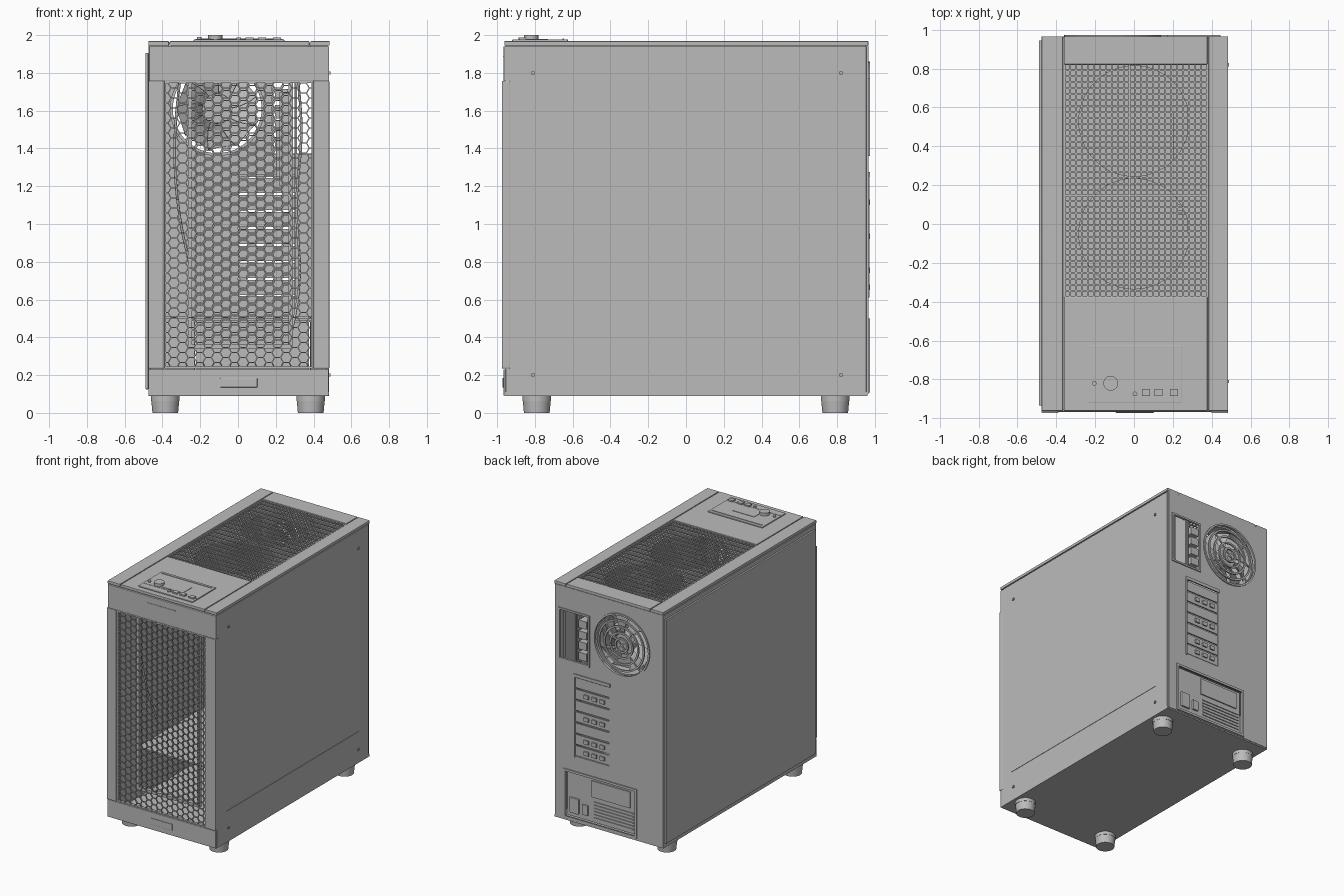
import bpy, bmesh, math
from mathutils import Matrix, Vector

if "Cube" in bpy.data.objects:
    bpy.data.objects.remove(bpy.data.objects["Cube"])

grey = bpy.data.materials.new("case grey")
grey.diffuse_color = (0.5, 0.5, 0.5, 1)
grey.use_nodes = True
grey.node_tree.nodes["Principled BSDF"].inputs["Base Color"].default_value = grey.diffuse_color


def finish(name, bm):
    me = bpy.data.meshes.new(name)
    bmesh.ops.recalc_face_normals(bm, faces=bm.faces)
    bm.to_mesh(me)
    bm.free()
    me.materials.append(grey)
    ob = bpy.data.objects.new(name, me)
    bpy.context.collection.objects.link(ob)
    return ob


def boxes(name, specs, bevel=0):
    """One object from boxes given as (x0, x1, y0, y1, z0, z1)."""
    bm = bmesh.new()
    for x0, x1, y0, y1, z0, z1 in specs:
        m = Matrix.Translation(((x0 + x1) / 2, (y0 + y1) / 2, (z0 + z1) / 2))
        bmesh.ops.create_cube(bm, size=1, matrix=m @ Matrix.Diagonal((x1 - x0, y1 - y0, z1 - z0, 1)))
    ob = finish(name, bm)
    if bevel:
        b = ob.modifiers.new("bevel", 'BEVEL')
        b.width, b.segments = bevel, 2
    return ob


def frame(name, x0, x1, z0, z1, y0, y1, w):
    """Rectangular frame standing in the xz plane."""
    return boxes(name, [(x0, x0 + w, y0, y1, z0, z1), (x1 - w, x1, y0, y1, z0, z1),
                        (x0 + w, x1 - w, y0, y1, z0, z0 + w), (x0 + w, x1 - w, y0, y1, z1 - w, z1)])


def cylinder(name, centre, r, depth, axis='Z', r2=None, n=40):
    bm = bmesh.new()
    rot = Matrix.Rotation(math.pi / 2, 4, 'X') if axis == 'Y' else Matrix()
    bmesh.ops.create_cone(bm, cap_ends=True, segments=n, radius1=r, radius2=r2 or r, depth=depth,
                          matrix=Matrix.Translation(centre) @ rot)
    ob = finish(name, bm)
    for f in ob.data.polygons:
        f.use_smooth = len(f.vertices) == 4
    return ob


def cut(target, cutter):
    cutter.hide_render = True
    cutter.hide_viewport = True
    m = target.modifiers.new("cut", 'BOOLEAN')
    m.operation, m.object, m.solver = 'DIFFERENCE', cutter, 'EXACT'


def ring(name, centre, r0, r1, depth, axis='Y', n=48):
    """Flat ring with a rectangular section."""
    bm = bmesh.new()
    rows = []
    for i in range(n):
        a = math.tau * i / n
        row = []
        for r, d in ((r0, -depth / 2), (r1, -depth / 2), (r1, depth / 2), (r0, depth / 2)):
            u, v = r * math.cos(a), r * math.sin(a)
            row.append(bm.verts.new(Vector(centre) + (Vector((u, d, v)) if axis == 'Y' else Vector((u, v, d)))))
        rows.append(row)
    for i in range(n):
        a, b = rows[i], rows[(i + 1) % n]
        for k in range(4):
            bm.faces.new((a[k], a[(k + 1) % 4], b[(k + 1) % 4], b[k]))
    return finish(name, bm)


def honeycomb(name, x0, x1, z0, z1, y, s=0.0305, bar=0.0035, depth=0.01):
    """Hexagonal mesh sheet, trimmed to a rectangle."""
    bm = bmesh.new()
    h = s * math.sqrt(3)
    for i in range(int((x1 - x0) / (1.5 * s)) + 3):
        for j in range(int((z1 - z0) / h) + 3):
            cx, cz = x0 + i * 1.5 * s, z0 + (j - 0.5 * (i % 2)) * h
            bm.faces.new([bm.verts.new((cx + s * math.cos(k * math.pi / 3), y,
                                        cz + s * math.sin(k * math.pi / 3))) for k in range(6)])
    bmesh.ops.remove_doubles(bm, verts=bm.verts, dist=0.001)
    r = bmesh.ops.inset_individual(bm, faces=bm.faces[:], thickness=bar)
    new = set(r['faces'])
    bmesh.ops.delete(bm, geom=[f for f in bm.faces if f not in new], context='FACES')
    for co, no in (((x0, y, z0), (-1, 0, 0)), ((x1, y, z0), (1, 0, 0)),
                   ((x0, y, z0), (0, 0, -1)), ((x0, y, z1), (0, 0, 1))):
        bmesh.ops.bisect_plane(bm, geom=bm.verts[:] + bm.edges[:] + bm.faces[:],
                               plane_co=co, plane_no=no, clear_outer=True)
    ob = finish(name, bm)
    so = ob.modifiers.new("thickness", 'SOLIDIFY')
    so.thickness, so.offset = depth, 0
    return ob


def fan(name, c, r, axis='Y', blades=9):
    """Hub with pitched, overlapping blades."""
    cylinder(name + "_hub", c, r * 0.34, 0.07, axis)
    bm = bmesh.new()
    for i in range(blades):
        cols = []
        for t in range(4):
            rr = r * (0.3 + 0.64 * t / 3)
            for e, d in ((0, -0.025), (0.75, 0.025)):
                a = math.tau * i / blades + e + t * 0.1
                u, v = rr * math.cos(a), rr * math.sin(a)
                cols.append(bm.verts.new(Vector(c) + (Vector((u, d, v)) if axis == 'Y' else Vector((u, v, d)))))
        for t in range(3):
            bm.faces.new((cols[2 * t], cols[2 * t + 1], cols[2 * t + 3], cols[2 * t + 2]))
    finish(name + "_blades", bm).modifiers.new("thickness", 'SOLIDIFY').thickness = 0.006


# Side panels, floor and feet
boxes("right_panel", [(0.465, 0.482, -0.955, 0.955, 0.1, 1.94)], 0.003)
boxes("right_panel_crease", [(0.482, 0.485, -0.83, 0.83, 0.335, 0.341)])
boxes("left_panel", [(-0.49, -0.475, -0.935, 0.945, 0.125, 1.905)], 0.003)
boxes("left_chassis_side", [(-0.475, -0.46, -0.955, 0.955, 0.1, 1.94)])
boxes("floor", [(-0.475, 0.482, -0.96, 0.962, 0.09, 0.11)])
for sx in (-1, 1):
    for sy in (-1, 1):
        c = (sx * 0.385, sy * 0.79)
        cylinder("foot", (*c, 0.032), 0.068, 0.064, r2=0.074)
        cylinder("foot_collar", (*c, 0.078), 0.076, 0.028)
boxes("panel_screws", [(0.482, 0.49, y - 0.008, y + 0.008, z - 0.008, z + 0.008)
                       for y in (-0.81, 0.82) for z in (0.2, 1.8)])

# Front bezel, pillars and mesh
boxes("front_top_bezel", [(-0.47, 0.482, -0.966, -0.93, 1.755, 1.94)], 0.004)
boxes("front_bottom_bezel", [(-0.475, 0.48, -0.966, -0.93, 0.092, 0.23)], 0.004)
boxes("front_pillars", [(-0.475, -0.39, -0.974, -0.93, 0.235, 1.757),
                        (0.398, 0.484, -0.974, -0.93, 0.235, 1.757)], 0.004)
frame("front_mesh_frame", -0.39, 0.398, 0.235, 1.757, -0.968, -0.945, 0.01)
honeycomb("front_mesh", -0.385, 0.392, 0.24, 1.752, -0.96)
boxes("front_plate", [(-0.095, 0.102, -0.972, -0.965, 0.135, 0.185)], 0.003)
boxes("front_slot_trim", [(-0.12, 0.13, -0.969, -0.965, 1.886, 1.89)])

# Inner front filter
frame("filter_frame", -0.265, 0.29, 0.34, 1.82, -0.9, -0.87, 0.022)
honeycomb("filter_mesh", -0.245, 0.27, 0.36, 1.80, -0.89, depth=0.006)

# Top cover with mesh opening
T0, T1 = 1.945, 1.968
boxes("top_side_rails", [(-0.475, -0.366, -0.962, 0.965, T0, T1), (0.384, 0.485, -0.962, 0.965, T0, T1)], 0.003)
boxes("top_front_plate", [(-0.36, 0.378, -0.962, -0.375, T0, T1)], 0.003)
boxes("top_rear_plate", [(-0.36, 0.378, 0.822, 0.965, T0, T1)], 0.003)
boxes("top_seams", [(-0.368, -0.352, -0.955, 0.96, T0 - 0.006, T0 + 0.012),
                    (0.37, 0.386, -0.955, 0.96, T0 - 0.006, T0 + 0.012)])
nx, ny, X0, X1, Y0, Y1 = 24, 39, -0.36, 0.375, -0.375, 0.822
boxes("top_mesh", [(x - 0.004, x + 0.004, Y0, Y1, 1.955, 1.963)
                   for x in (X0 + (X1 - X0) * i / nx for i in range(nx + 1))]
      + [(X0, X1, y - 0.004, y + 0.004, 1.9545, 1.9625)
         for y in (Y0 + (Y1 - Y0) * i / ny for i in range(ny + 1))])

# Inner roof with two fan openings
roof = boxes("inner_roof", [(-0.46, 0.465, -0.93, 0.955, 1.915, 1.93)])
for i, y in enumerate((0.53, -0.05)):
    cut(roof, cylinder("roof_cutter", (0, y, 1.92), 0.284, 0.1, n=64))

# Control panel on top
boxes("control_panel", [(-0.235, 0.245, -0.92, -0.625, 1.966, 1.977)], 0.004)
boxes("control_panel_lip", [(-0.215, 0.225, -0.655, -0.647, 1.976, 1.981),
                            (-0.225, 0.235, -0.865, -0.857, 1.976, 1.979)])
cylinder("power_button", (-0.12, -0.82, 1.986), 0.038, 0.028)
cylinder("reset_button", (-0.205, -0.82, 1.982), 0.012, 0.014, n=20)
cylinder("audio_jack", (0.005, -0.875, 1.981), 0.012, 0.012, n=20)
boxes("top_ports", [(x, x + 0.042, -0.885, -0.85, 1.976, 1.988) for x in (0.04, 0.105, 0.185)])
boxes("control_riser", [(-0.09, 0.105, -0.845, -0.73, 1.976, 1.98)])

# Rear panel with openings
rear = boxes("rear_panel", [(-0.475, 0.475, 0.95, 0.966, 0.1, 1.945)])
cut(rear, cylinder("rear_fan_cutter", (-0.11, 0.96, 1.61), 0.24, 0.1, 'Y', n=64))
for i, (x0, x1, z0, z1) in enumerate(((0.18, 0.435, 1.37, 1.76), (0.0, 0.3, 0.62, 1.26), (-0.23, 0.385, 0.12, 0.49))):
    cut(rear, boxes("rear_cutter", [(x0, x1, 0.9, 1.0, z0, z1)]))

# Rear fan behind concentric guard rings
F = (-0.11, 0.968, 1.61)
for r in (0.25, 0.205, 0.155, 0.105, 0.06):
    ring("fan_guard_ring", F, r - 0.014, r, 0.012)
bm = bmesh.new()
for a in (0.785, 2.356):
    bmesh.ops.create_cube(bm, size=1, matrix=Matrix.Translation(F) @ Matrix.Rotation(a, 4, 'Y')
                          @ Matrix.Diagonal((0.5, 0.006, 0.012, 1)))
finish("fan_guard_spokes", bm)
ring("rear_fan_housing", (-0.11, 0.88, 1.61), 0.235, 0.25, 0.12)
fan("rear_fan", (-0.11, 0.9, 1.61), 0.235)

# Port opening at the upper rear
frame("port_frame", 0.17, 0.445, 1.36, 1.77, 0.964, 0.974, 0.014)
boxes("port_blocks", [(0.195, 0.265, 0.86, 0.972, z, z + 0.06) for z in (1.4, 1.485, 1.57, 1.655)])
boxes("port_bars", [(x, x + 0.012, 0.93, 0.962, 1.37, 1.76) for x in (0.28, 0.30, 0.405)])

# Expansion slot covers
boxes("slot_covers", [(0.0, 0.3, 0.952, 0.963, 0.625 + 0.09 * i, 0.703 + 0.09 * i) for i in range(7)])
boxes("slot_ports", [(x, x + 0.04, 0.96, 0.974, z, z + 0.03)
                     for z in (0.65, 0.74, 0.92, 1.1) for x in (0.04, 0.11, 0.18)])
boxes("slot_retainer", [(-0.01, 0.31, 0.964, 0.974, 1.25, 1.275), (0.3, 0.312, 0.964, 0.972, 0.61, 1.26)])

# Power supply, grille, socket and switch
frame("supply_frame", -0.245, 0.4, 0.108, 0.5, 0.964, 0.974, 0.018)
boxes("power_supply", [(-0.22, 0.375, 0.25, 0.953, 0.13, 0.48)])
boxes("supply_grille", [(-0.205, 0.14, 0.952, 0.96, 0.16 + 0.025 * i, 0.17 + 0.025 * i) for i in range(6)])
boxes("supply_plate", [(-0.18, 0.16, 0.952, 0.962, 0.33, 0.46)])
boxes("supply_socket", [(0.27, 0.35, 0.95, 0.968, 0.16, 0.28), (0.19, 0.24, 0.95, 0.968, 0.17, 0.25)], 0.004)

# Interior tray, circuit board and supply cover
boxes("board_tray", [(0.298, 0.306, -0.55, 0.95, 0.5, 1.91)])
boxes("circuit_board", [(0.275, 0.283, -0.05, 0.93, 0.66, 1.8)])
boxes("board_parts", [(0.2, 0.276, 0.3, 0.58, 1.25, 1.5)]
      + [(0.22, 0.276, y, y + 0.02, 1.2, 1.7) for y in (0.05, 0.1, 0.15, 0.2)])
boxes("supply_cover", [(-0.46, 0.465, -0.6, 0.95, 0.5, 0.512)])


# Loose cables
def cable(name, pts):
    cu = bpy.data.curves.new(name, 'CURVE')
    cu.dimensions, cu.bevel_depth, cu.bevel_resolution = '3D', 0.007, 2
    sp = cu.splines.new('BEZIER')
    sp.bezier_points.add(len(pts) - 1)
    for p, co in zip(sp.bezier_points, pts):
        p.co, p.handle_left_type, p.handle_right_type = co, 'AUTO', 'AUTO'
    cu.materials.append(grey)
    bpy.context.collection.objects.link(bpy.data.objects.new(name, cu))


cable("left_cable", [(-0.30, -0.8, 1.85), (-0.335, -0.75, 1.4), (-0.31, -0.7, 1.05), (-0.26, -0.65, 0.8)])
cable("right_cable", [(0.31, -0.7, 1.85), (0.335, -0.65, 1.5), (0.31, -0.6, 1.1), (0.325, -0.6, 0.7), (0.27, -0.65, 0.35)])
